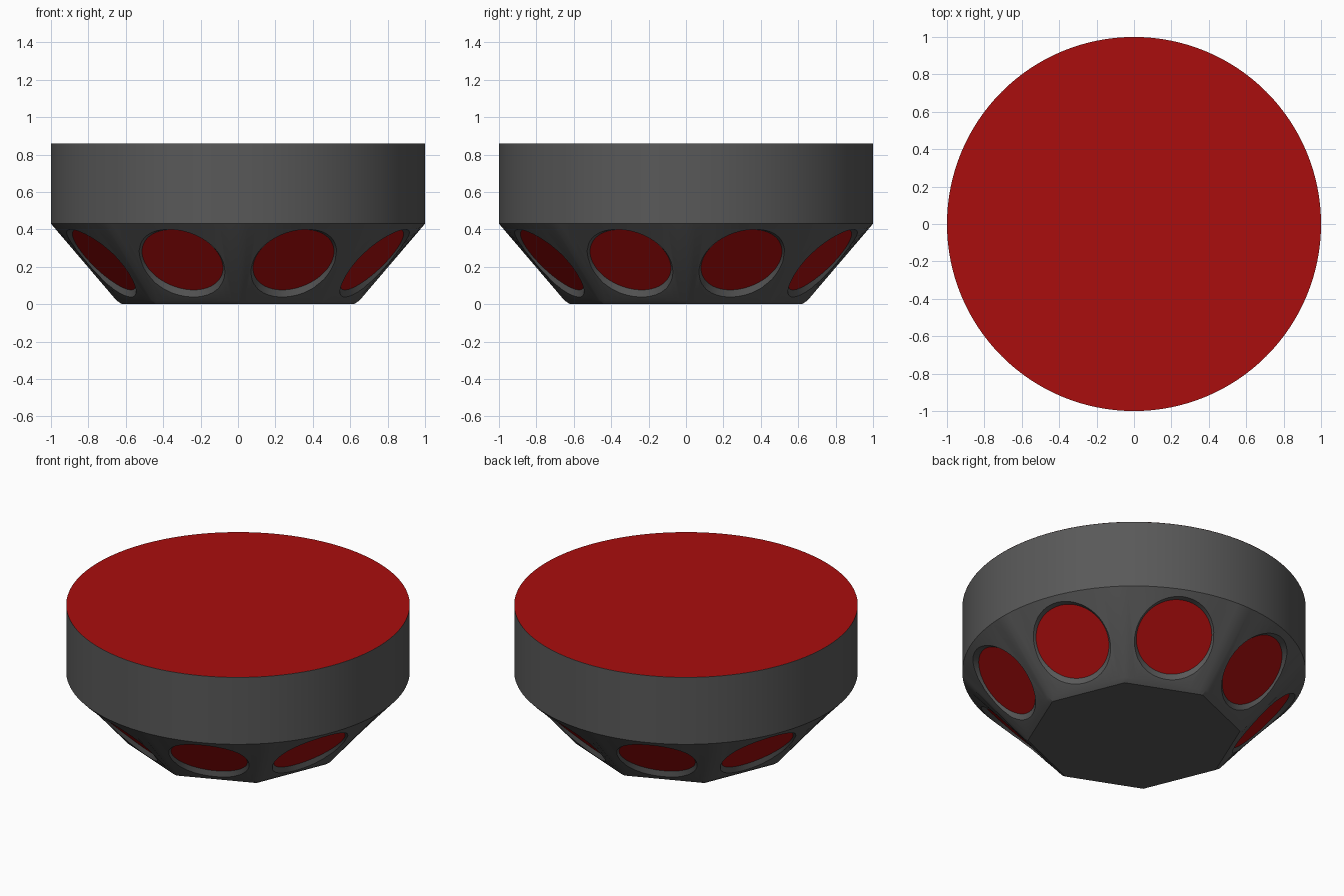
import bpy, bmesh
from math import radians, pi, cos, sin
from mathutils import Vector, Matrix

if "Cube" in bpy.data.objects:
    bpy.data.objects.remove(bpy.data.objects["Cube"])

N = 128
TOP, WAIST = 0.86, 0.43


def material(name, color):
    m = bpy.data.materials.new(name)
    m.diffuse_color = (*color, 1)
    m.use_nodes = True
    m.node_tree.nodes["Principled BSDF"].inputs["Base Color"].default_value = m.diffuse_color
    return m


dark = material("dark_grey", (0.1, 0.1, 0.1))
red = material("red", (0.4, 0.004, 0.004))


def add_object(name, bm, mat):
    bmesh.ops.recalc_face_normals(bm, faces=bm.faces)
    me = bpy.data.meshes.new(name)
    bm.to_mesh(me)
    bm.free()
    ob = bpy.data.objects.new(name, me)
    bpy.context.collection.objects.link(ob)
    me.materials.append(mat)
    return ob


def octagon(R, a):
    return R * cos(pi / 8) / cos(a % (pi / 4) - pi / 8)


def window_matrix(i, lift=0.0):
    # frame on a sloping side, local z pointing outward and down
    a = radians(22.5 + 45 * i)
    n = Vector((0.716 * cos(a), 0.716 * sin(a), -0.698))
    c = Vector((0.775 * cos(a), 0.775 * sin(a), 0.238)) + n * lift
    return Matrix.Translation(c) @ n.to_track_quat('Z', 'Y').to_matrix().to_4x4()


# body: octagonal foot lofted into a round drum
bm = bmesh.new()
rings = []
for z, R, eight in ((0, 0.62, True), (0.02, 0.65, True),
                    (WAIST, 1, False), (TOP, 1, False)):
    ring = []
    for k in range(N):
        a = 2 * pi * k / N
        r = octagon(R, a) if eight else R
        ring.append(bm.verts.new((r * cos(a), r * sin(a), z)))
    rings.append(ring)
for lo, hi in zip(rings, rings[1:]):
    for k in range(N):
        j = (k + 1) % N
        bm.faces.new((lo[k], lo[j], hi[j], hi[k]))
bm.faces.new(rings[0])
bm.faces.new(rings[-1])
body = add_object("body", bm, dark)

# cutters for the eight flared round recesses
bm = bmesh.new()
for i in range(8):
    bmesh.ops.create_cone(bm, cap_ends=True, segments=64, radius1=0.225,
                          radius2=0.285, depth=0.06,
                          matrix=window_matrix(i, 0.03))
cutter = add_object("recess_cutter", bm, dark)
cutter.hide_render = True
mod = body.modifiers.new("recesses", 'BOOLEAN')
mod.operation = 'DIFFERENCE'
mod.solver = 'EXACT'
mod.object = cutter
bpy.context.view_layer.objects.active = body
body.select_set(True)
bpy.ops.object.modifier_apply(modifier=mod.name)
bpy.data.objects.remove(cutter)
bpy.ops.object.shade_smooth_by_angle(angle=radians(20))

# red discs on the recess floors
bm = bmesh.new()
for i in range(8):
    bmesh.ops.create_circle(bm, cap_ends=True, segments=64, radius=0.225,
                            matrix=window_matrix(i, 0.001))
discs = add_object("side_discs", bm, red)
for p, i in zip(discs.data.polygons, range(8)):
    if p.normal.z > 0:
        p.flip()

# red top face
bm = bmesh.new()
bmesh.ops.create_circle(bm, cap_ends=True, segments=N, radius=1,
                        matrix=Matrix.Translation((0, 0, TOP + 0.001)))
top = add_object("top_disc", bm, red)
if top.data.polygons[0].normal.z < 0:
    top.data.polygons[0].flip()
